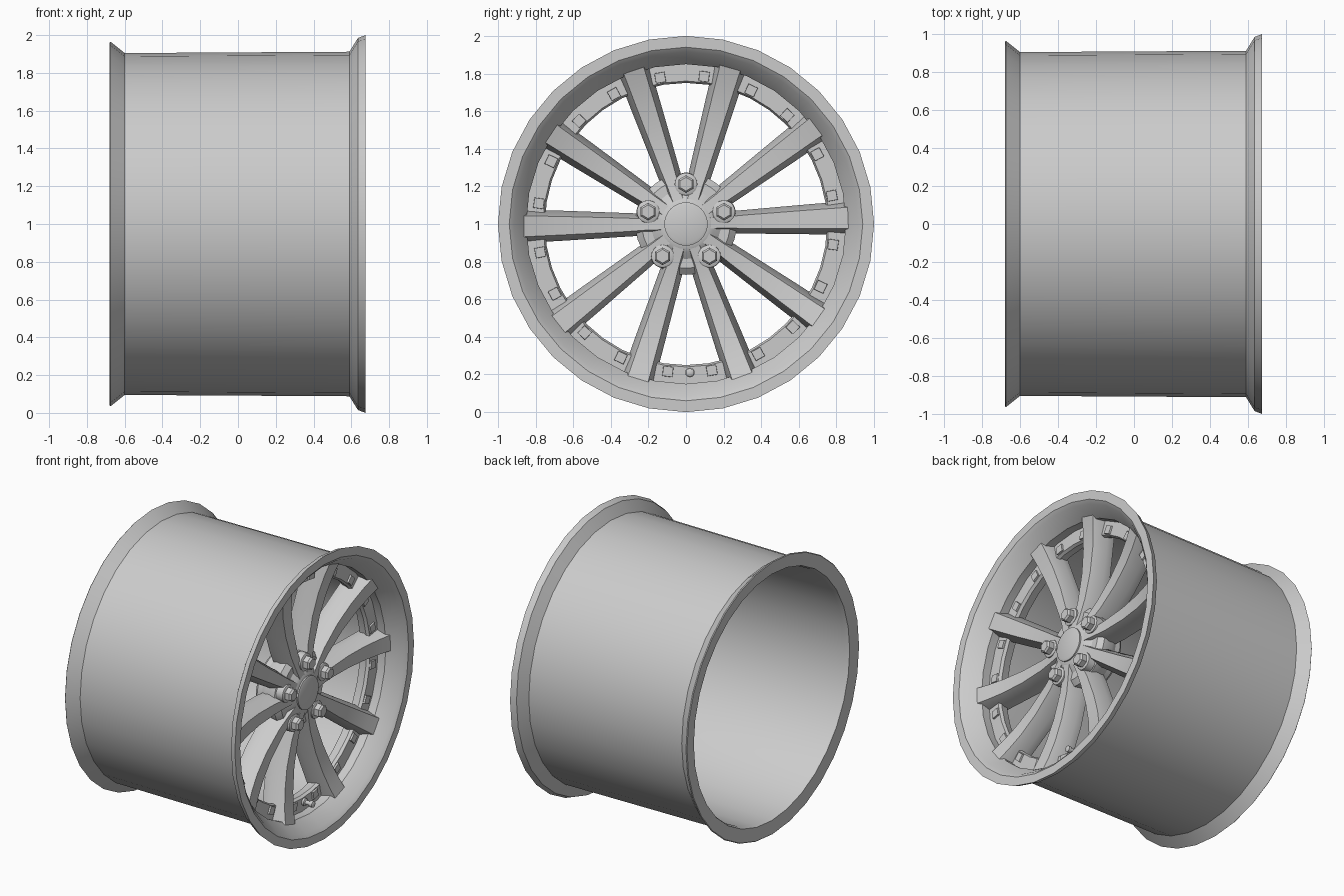
import bpy, bmesh, math
from mathutils import Vector

old = bpy.data.objects.get("Cube")
if old:
    bpy.data.objects.remove(old, do_unlink=True)

GREY = (0.6, 0.6, 0.6, 1)
metal = bpy.data.materials.new("silver_grey")
metal.use_nodes = True
metal.diffuse_color = GREY
metal.node_tree.nodes["Principled BSDF"].inputs["Base Color"].default_value = GREY


def place(x, r, ang, side=0.0):
    """Point at depth x, radius r and angle ang about the axle, shifted sideways."""
    c, s = math.cos(ang), math.sin(ang)
    return Vector((x, r * c - side * s, 1 + r * s + side * c))


def finish(name, bm, angle=35):
    bmesh.ops.recalc_face_normals(bm, faces=bm.faces)
    mesh = bpy.data.meshes.new(name)
    bm.to_mesh(mesh)
    bm.free()
    mesh.materials.append(metal)
    ob = bpy.data.objects.new(name, mesh)
    bpy.context.scene.collection.objects.link(ob)
    bpy.ops.object.select_all(action='DESELECT')
    bpy.context.view_layer.objects.active = ob
    ob.select_set(True)
    bpy.ops.object.shade_smooth_by_angle(angle=math.radians(angle))
    return ob


def bridge(bm, loops, closed):
    """Join a list of equal vertex loops with quads."""
    n = len(loops[0])
    pairs = list(zip(loops, loops[1:]))
    if closed:
        pairs.append((loops[-1], loops[0]))
    for a, b in pairs:
        for i in range(n):
            j = (i + 1) % n
            bm.faces.new((a[i], a[j], b[j], b[i]))
    if not closed:
        bm.faces.new(loops[0])
        bm.faces.new(loops[-1])


def lathe(name, profile, sides=32, closed=False, r0=0.0, a0=0.0, turn=0.0):
    """Spin an (x, radius) profile about an axis parallel to x."""
    bm = bmesh.new()
    centre = place(0, r0, a0)
    loops = []
    for x, r in profile:
        loops.append([bm.verts.new(centre + place(x, r, turn + math.tau * i / sides) - Vector((0, 0, 1)))
                      for i in range(sides)])
    bridge(bm, loops, closed)
    return finish(name, bm)


# Barrel with both flanges, and the conical front lip
lathe("rim_barrel", [(-0.6, 0.905), (-0.675, 0.965), (-0.68, 0.96), (-0.67, 0.87),
                     (-0.64, 0.86), (0.4, 0.855), (0.56, 0.85), (0.655, 0.915),
                     (0.675, 0.94), (0.675, 1.0), (0.635, 0.985), (0.59, 0.912)], closed=True)

# Ring joining the spoke tips
lathe("spoke_ring", [(0.42, 0.765), (0.48, 0.75), (0.5, 0.76), (0.5, 0.865), (0.42, 0.865)],
      sides=40, closed=True)

# Hub, rear mounting pad and centre cap
lathe("hub", [(0.36, 0.25), (0.4, 0.27), (0.47, 0.27), (0.5, 0.235)], sides=40)
lathe("mounting_pad", [(0.3, 0.23), (0.32, 0.245), (0.37, 0.245)])
lathe("hub_face", [(0.49, 0.2), (0.525, 0.15), (0.54, 0.12)])
lathe("centre_cap", [(0.53, 0.115), (0.55, 0.115), (0.556, 0.1)])

# Spoke stations: radius, front depth, back depth, front half width, back half width
STATIONS = [(0.12, 0.535, 0.4, 0.028, 0.045), (0.22, 0.52, 0.37, 0.03, 0.058),
            (0.32, 0.512, 0.36, 0.036, 0.063), (0.5, 0.515, 0.365, 0.043, 0.072),
            (0.66, 0.535, 0.385, 0.049, 0.08), (0.78, 0.562, 0.4, 0.053, 0.085),
            (0.862, 0.587, 0.41, 0.056, 0.088)]


def spoke(name, ang):
    bm = bmesh.new()
    loops = []
    for r, front, back, wf, wb in STATIONS:
        mid = back + 0.4 * (front - back)
        half = [(wf, front), (wb, mid), (0.85 * wb, back)]
        section = half + [(-t, x) for t, x in reversed(half)]
        loops.append([bm.verts.new(place(x, r, ang, t)) for t, x in section])
    bridge(bm, loops, False)
    return finish(name, bm, 30)


TWIST = math.radians(1.5)
for k in range(5):
    lug_ang = math.radians(90 + 72 * k)
    # Two spokes straddle each wheel nut
    for side, label in ((-1, "a"), (1, "b")):
        spoke(f"spoke_{k + 1}{label}", lug_ang + TWIST + side * math.radians(17.3))
    # Wheel nut on its round seat
    lathe(f"nut_seat_{k + 1}", [(0.48, 0.062), (0.53, 0.06), (0.535, 0.052)], 20, r0=0.212, a0=lug_ang)
    lathe(f"wheel_nut_{k + 1}", [(0.5, 0.047), (0.57, 0.047), (0.582, 0.036)], 6,
          r0=0.212, a0=lug_ang, turn=math.pi / 6)

# Small square pads, two in each window
for k in range(10):
    for side in (-1, 1):
        ang = math.radians(90 + 36 * k + side * 8.5) + TWIST
        lathe(f"ring_pad_{k + 1}{'a' if side < 0 else 'b'}", [(0.49, 0.04), (0.512, 0.037)], 4,
              r0=0.79, a0=ang, turn=ang + math.pi / 4)

# Valve stem
lathe("valve_stem", [(0.49, 0.026), (0.515, 0.026), (0.52, 0.015), (0.55, 0.015),
                     (0.553, 0.022), (0.575, 0.022), (0.58, 0.014)], 12,
      r0=0.79, a0=math.radians(271.5))
